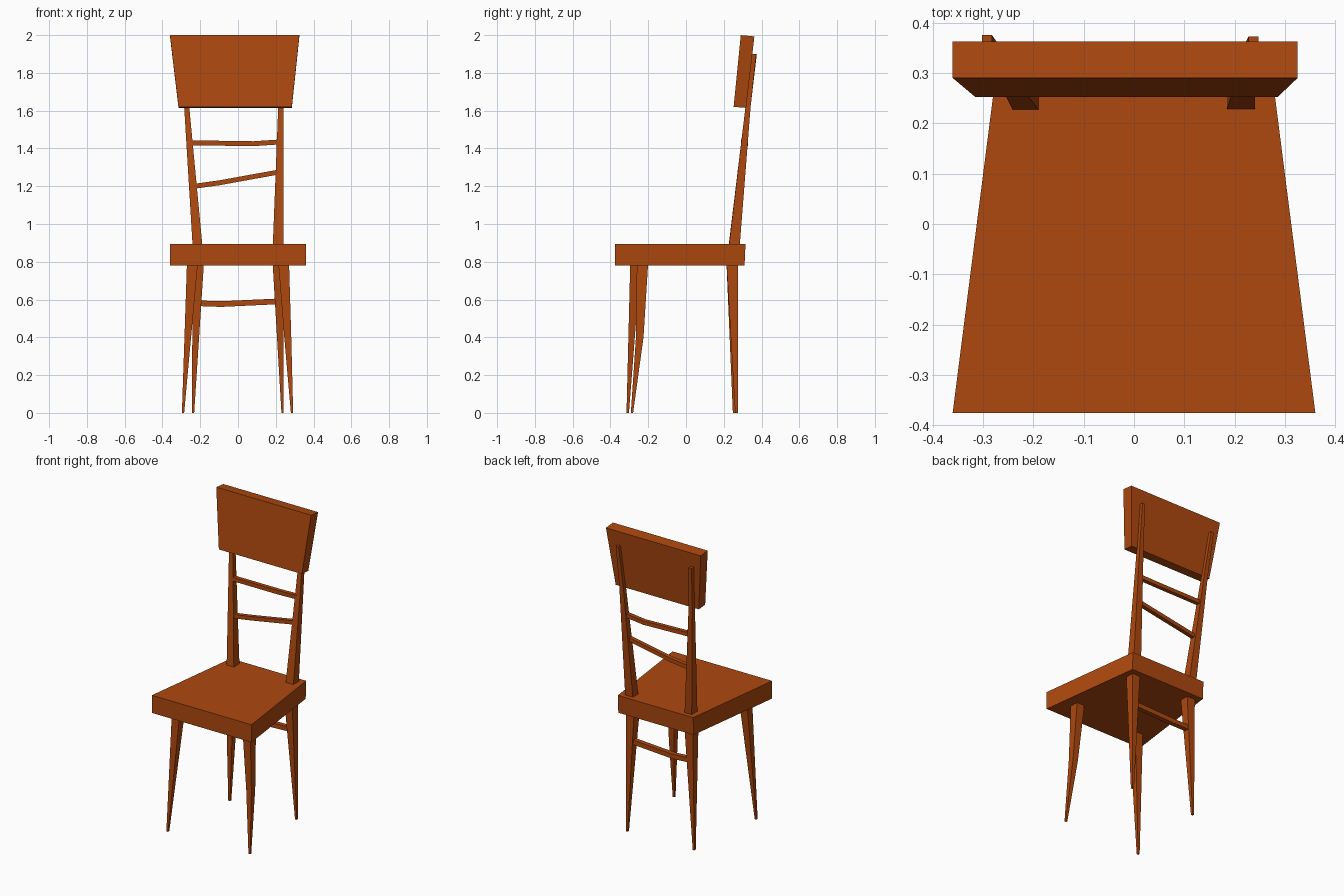
import bpy, bmesh
from mathutils import Vector

wood = bpy.data.materials.new("orange brown wood")
wood.diffuse_color = (0.42, 0.065, 0.0045, 1)


def loft(name, rings):
    """Closed flat-faced solid through a list of four-corner rings."""
    bm = bmesh.new()
    loops = [[bm.verts.new(p) for p in r] for r in rings]
    for a, b in zip(loops, loops[1:]):
        for i in range(4):
            j = (i + 1) % 4
            bm.faces.new((a[i], a[j], b[j], b[i]))
    bm.faces.new(loops[0][::-1])
    bm.faces.new(loops[-1])
    bmesh.ops.recalc_face_normals(bm, faces=bm.faces[:])
    me = bpy.data.meshes.new(name)
    bm.to_mesh(me)
    bm.free()
    me.materials.append(wood)
    ob = bpy.data.objects.new(name, me)
    bpy.context.collection.objects.link(ob)


def flat(x0, x1, y0, y1, z):
    """Horizontal rectangle ring."""
    return [(x0, y0, z), (x1, y0, z), (x1, y1, z), (x0, y1, z)]


def rung(name, points, h=0.013):
    """Slightly bent square bar running along x."""
    loft(name, [[(x, y - h, z - h), (x, y + h, z - h), (x, y + h, z + h), (x, y - h, z + h)]
                for x, y, z in points])


# seat: tapered slab, narrower at the back
def seat_ring(z, back):
    return [(-0.36, -0.375, z), (0.36, -0.375, z), (0.272, back, z), (-0.272, back, z)]


loft("seat", [seat_ring(0.78, 0.31), seat_ring(0.895, 0.315)])

# backrest panel, leaning back and flaring upward
loft("backrest", [
    [(-0.315, 0.252, 1.62), (0.285, 0.252, 1.62), (0.285, 0.318, 1.615), (-0.315, 0.318, 1.615)],
    [(-0.36, 0.29, 2.0), (0.325, 0.29, 2.0), (0.325, 0.362, 1.993), (-0.36, 0.362, 1.993)]])

# back posts, tapering up behind the panel
loft("left_back_post", [flat(-0.24, -0.188, 0.225, 0.284, 0.88),
                        flat(-0.285, -0.258, 0.315, 0.342, 1.62),
                        flat(-0.302, -0.282, 0.346, 0.375, 1.9)])
loft("right_back_post", [flat(0.184, 0.24, 0.227, 0.284, 0.88),
                         flat(0.213, 0.242, 0.315, 0.342, 1.62),
                         flat(0.227, 0.247, 0.346, 0.372, 1.9)])

# front legs; the right one has a slight knee
loft("left_front_leg", [flat(-0.297, -0.285, -0.315, -0.302, 0),
                        flat(-0.27, -0.212, -0.295, -0.24, 0.8)])
loft("right_front_leg", [flat(0.28, 0.292, -0.292, -0.28, 0),
                         flat(0.245, 0.282, -0.265, -0.225, 0.4),
                         flat(0.213, 0.27, -0.26, -0.2, 0.8)])

# back legs
loft("left_back_leg", [flat(-0.244, -0.232, 0.248, 0.262, 0),
                       flat(-0.24, -0.18, 0.214, 0.274, 0.8)])
loft("right_back_leg", [flat(0.23, 0.242, 0.26, 0.274, 0),
                        flat(0.183, 0.24, 0.214, 0.274, 0.8)])

# rungs between the posts and between the back legs
rung("upper_back_rung", [(-0.25, 0.305, 1.43), (0.08, 0.314, 1.425), (0.215, 0.305, 1.434)])
rung("lower_back_rung", [(-0.23, 0.282, 1.2), (-0.1, 0.288, 1.218), (0.21, 0.286, 1.274)])
rung("leg_rung", [(-0.2, 0.25, 0.58), (-0.09, 0.256, 0.576), (0.205, 0.25, 0.59)], 0.015)
